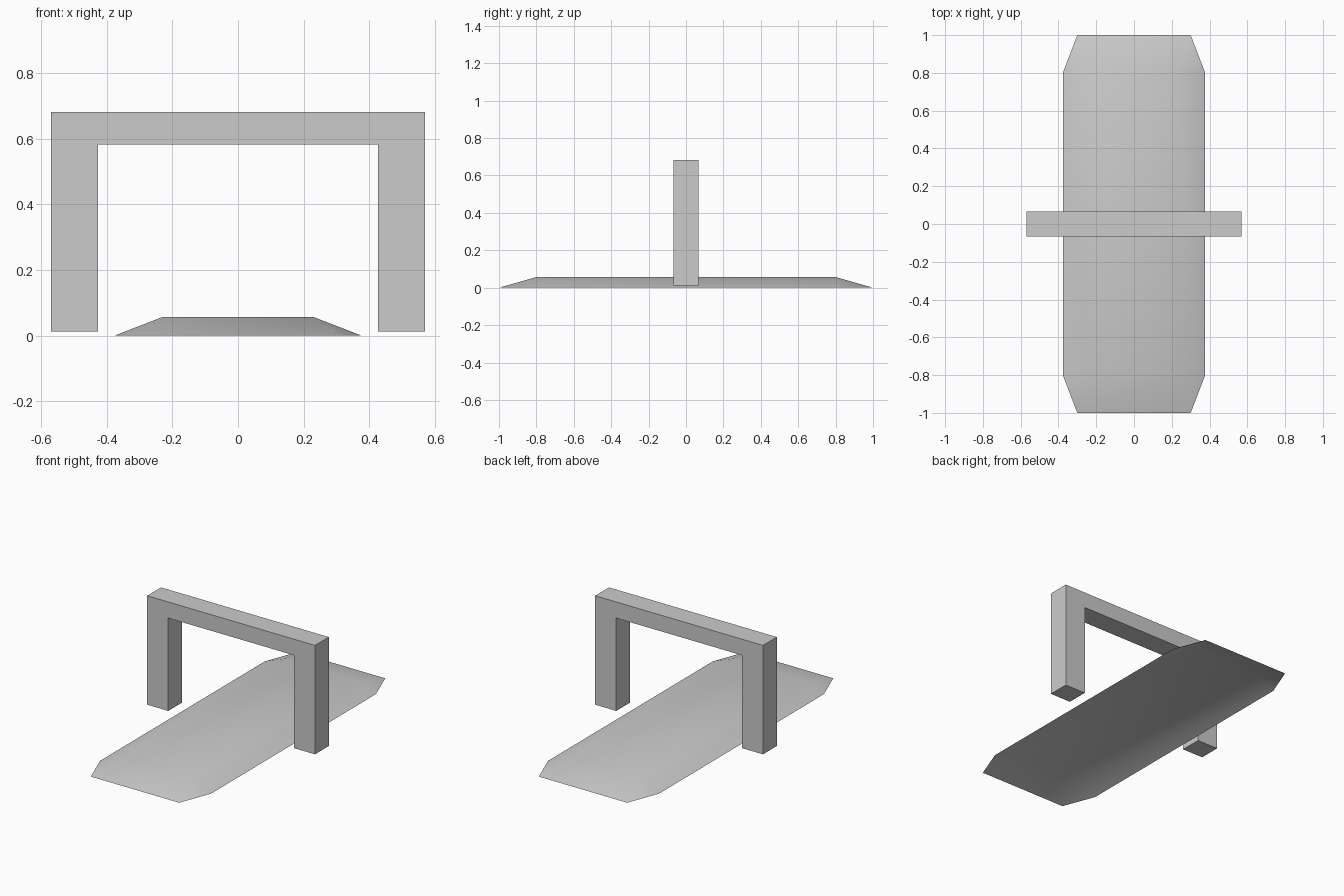
import bpy

if "Cube" in bpy.data.objects:
    bpy.data.objects.remove(bpy.data.objects["Cube"])


def make_object(name, verts, faces, smooth=False):
    mesh = bpy.data.meshes.new(name)
    mesh.from_pydata(verts, [], faces)
    for poly in mesh.polygons:
        poly.use_smooth = smooth
    mesh.update()
    obj = bpy.data.objects.new(name, mesh)
    bpy.context.collection.objects.link(obj)
    return obj


# Low ramp plate: open, smooth-shaded shell with sloped sides and ends
TOP_X, SIDE_X, END_X = 0.23, 0.377, 0.30
TOP_Y, END_Y, TOP_Z = 0.80, 1.0, 0.057
outline = [(END_X, -END_Y), (SIDE_X, -TOP_Y), (SIDE_X, TOP_Y), (END_X, END_Y),
           (-END_X, END_Y), (-SIDE_X, TOP_Y), (-SIDE_X, -TOP_Y), (-END_X, -END_Y)]
verts = [(x, y, 0) for x, y in outline]
verts += [(sx * TOP_X, sy * TOP_Y, TOP_Z)
          for sx, sy in ((1, -1), (1, 1), (-1, 1), (-1, -1))]
faces = [(8, 9, 10, 11)]
for i in range(4):
    a, b = 2 * i, 2 * i + 1
    this, following = 8 + i, 8 + (i + 1) % 4
    faces.append((a, b, this))
    next_corner = (b + 1) % 8
    faces.append((b, next_corner, following, this))
make_object("ramp_plate", verts, faces, smooth=True)

# Square gateway: a single profile extruded along y
profile = [(-0.57, 0.013), (-0.427, 0.013), (-0.427, 0.583), (0.427, 0.583),
           (0.427, 0.013), (0.57, 0.013), (0.57, 0.682), (-0.57, 0.682)]
n, half = len(profile), 0.067
verts = [(x, y, z) for y in (-half, half) for x, z in profile]
faces = [((i + 1) % n, i, n + i, n + (i + 1) % n) for i in range(n)]
for quad in ((0, 1, 2, 7), (2, 3, 6, 7), (3, 4, 5, 6)):
    faces.append(quad)
    faces.append(tuple(n + i for i in reversed(quad)))
make_object("gateway_frame", verts, faces)
